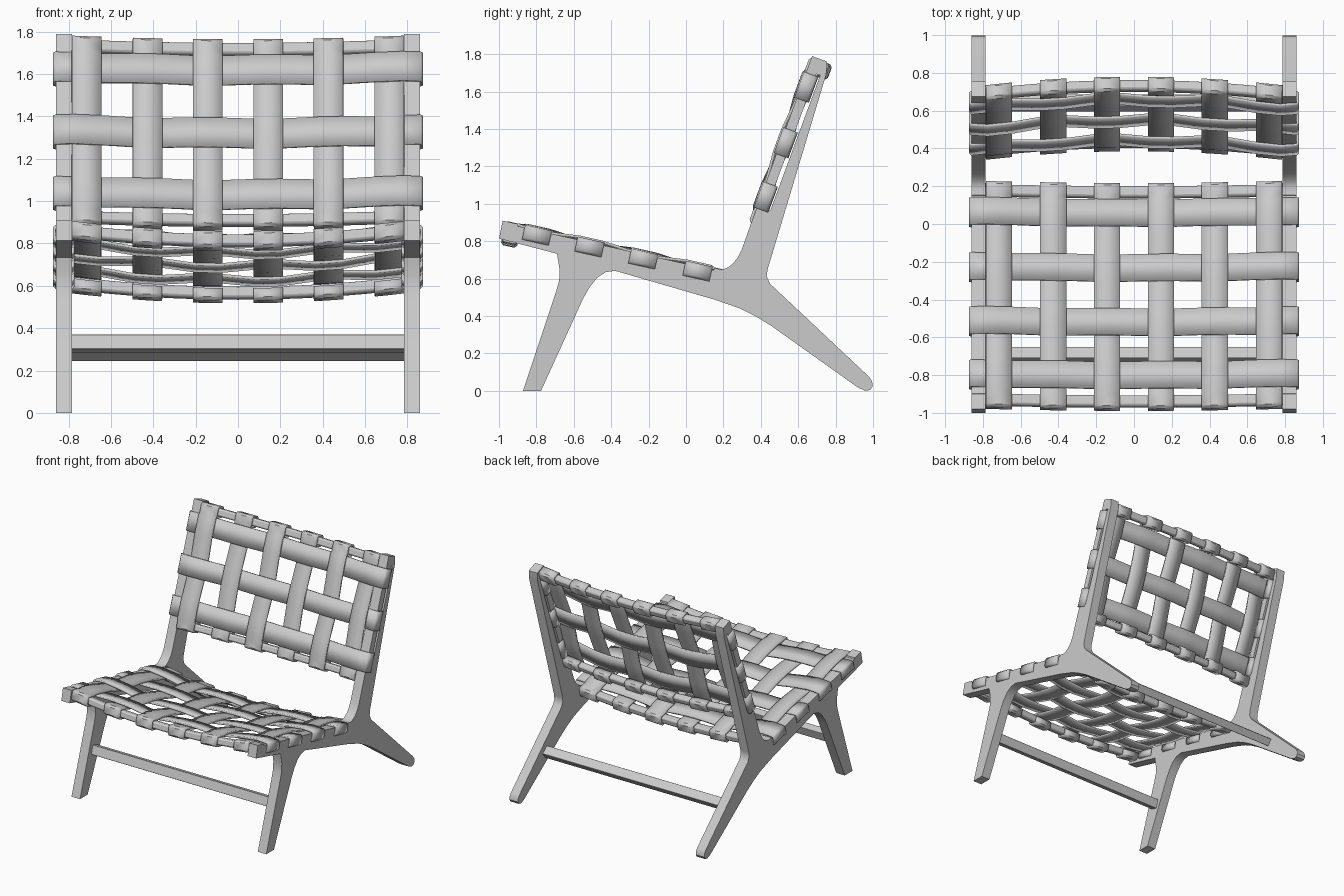
import bpy, bmesh, math
from mathutils import Vector

if "Cube" in bpy.data.objects:
    bpy.data.objects.remove(bpy.data.objects["Cube"])

COLS = [-.715, -.4275, -.1425, .1425, .4275, .715]
HALF = .071          # half strap width


def panel_map(origin, t, n, sag):
    """(x, v along panel, h above panel) -> world, dished towards the middle."""
    def f(x, v, h):
        h -= sag * max(0, 1 - (x / .8) ** 2)
        return Vector((x, origin[0] + t[0] * v + n[0] * h, origin[1] + t[1] * v + n[1] * h))
    return f


def grid_object(name, rows, closed=False):
    bm = bmesh.new()
    vs = [[bm.verts.new(p) for p in r] for r in rows]
    m = len(rows[0])
    for a, b in zip(vs, vs[1:]):
        for i in range(m if closed else m - 1):
            j = (i + 1) % m
            bm.faces.new((a[i], a[j], b[j], b[i]))
    if closed:
        bm.faces.new(vs[0][::-1])
        bm.faces.new(vs[-1])
    bmesh.ops.recalc_face_normals(bm, faces=bm.faces)
    me = bpy.data.meshes.new(name)
    bm.to_mesh(me)
    bm.free()
    ob = bpy.data.objects.new(name, me)
    bpy.context.collection.objects.link(ob)
    return ob


def finish(ob):
    bpy.ops.object.select_all(action='DESELECT')
    ob.select_set(True)
    bpy.context.view_layer.objects.active = ob
    bpy.ops.object.shade_smooth_by_angle(angle=math.radians(35))


def strap(name, rows):
    ob = grid_object(name, rows)
    s = ob.modifiers.new("thickness", 'SOLIDIFY')
    s.thickness, s.offset = .014, 0
    finish(ob)


def bar(name, f, v0, v1, h0, h1, half=.79, bevel=.012):
    xs = [half * (i / 8 - 1) for i in range(17)]
    sec = [(v0, h0), (v1, h0), (v1, h1), (v0, h1)]
    ob = grid_object(name, [[f(x, v, h) for v, h in sec] for x in xs], True)
    b = ob.modifiers.new("bevel", 'BEVEL')
    b.width, b.segments = bevel, 2
    finish(ob)


def woven_panel(name, f, rows, front, back):
    # end bars
    for label, (a, b) in (("front", front), ("rear", back)):
        bar(f"{name}_{label}_bar", f, a, b, -.062, -.007)
    # cross straps, wrapped round the side frames
    end = [(.778, -.02), (.778, -.058), (.788, -.068), (.858, -.068),
           (.868, -.058), (.868, -.01), (.86, 0)]
    for j, v in enumerate(rows):
        mid = []
        for i, c in enumerate(COLS):
            h = .009 if (i + j) % 2 else -.007
            mid += [(c - .06, h), (c, h), (c + .06, h)]
        path = [(-x, h) for x, h in end] + mid + end[::-1]
        strap(f"{name}_cross_strap_{j + 1}",
              [[f(x, v + d, h) for d in (-HALF - .002, HALF + .002)] for x, h in path])
    # long straps, wrapped round the end bars
    a, b = front
    c, d = back
    for i, x in enumerate(COLS):
        path = [(b + .008, -.02), (b + .008, -.06), (b - .002, -.07), (a + .002, -.07),
                (a - .008, -.06), (a - .008, -.01), (a + .002, 0), (b, 0)]
        for j, v in enumerate(rows):
            h = -.007 if (i + j) % 2 else .009
            path += [(v - .062, h), (v + .062, h)]
        path += [(c, 0), (d - .002, 0), (d + .008, -.01), (d + .008, -.06),
                 (d - .002, -.07), (c + .002, -.07), (c - .008, -.06), (c - .008, -.02)]
        strap(f"{name}_long_strap_{i + 1}",
              [[f(x + k * HALF * .98, v, h) for k in (-1, 0, 1)] for v, h in path])


seat = panel_map((-.98, .908), (.976, -.218), (.218, .976), .05)
back = panel_map((.668, 1.79), (-.346, -.938), (-.938, .346), .05)

# side frames: one outline with a strap slot in the back post
outline = [(-1, .814), (-.98, .91), (-.9, .892), (-.898, .88), (.15, .645), (.153, .657),
           (.193, .648), (.225, .66), (.25, .68), (.275, .71), (.296, .75), (.335, .86),
           (.674, 1.79), (.755, 1.76), (.749, 1.69), (.435, .645), (.433, .61), (.449, .573),
           (.979, .075), (.995, .05), (.998, .025), (.985, .005), (.96, 0), (.92, .017),
           (.455, .348), (.37, .4), (.29, .44), (.155, .487), (-.38, .642), (-.43, .634),
           (-.475, .605), (-.515, .555), (-.55, .493), (-.775, 0), (-.872, 0),
           (-.695, .53), (-.678, .59), (-.676, .65), (-.69, .733)]
slot = [back(.8225, v, h)[1:] for v, h in ((.08, -.06), (.85, -.06), (.85, -.082), (.08, -.082))]
cu = bpy.data.curves.new("side_profile", 'CURVE')
cu.dimensions, cu.fill_mode, cu.extrude = '2D', 'BOTH', .0375
for pts in (outline, slot):
    sp = cu.splines.new('POLY')
    sp.points.add(len(pts) - 1)
    for p, (y, z) in zip(sp.points, pts):
        p.co = (y, z, 0, 1)
    sp.use_cyclic_u = True
helper = bpy.data.objects.new("side_profile", cu)
bpy.context.collection.objects.link(helper)
dg = bpy.context.evaluated_depsgraph_get()
side_mesh = bpy.data.meshes.new_from_object(helper.evaluated_get(dg))
bpy.data.objects.remove(helper)
for label, x in (("left", -.8225), ("right", .8225)):
    ob = bpy.data.objects.new(f"{label}_side_frame", side_mesh)
    ob.location.x = x
    ob.rotation_euler = (math.pi / 2, 0, math.pi / 2)
    bpy.context.collection.objects.link(ob)
    finish(ob)

# woven seat and backrest
woven_panel("seat", seat, [.195, .483, .777, 1.075], (.03, .09), (1.165, 1.225))
woven_panel("backrest", back, [.165, .482, .791], (.02, .078), (.882, .935))

# stretchers, tilted with the legs
for label, (y, z), t in (("front", (-.69, .327), (.31, .95)), ("rear", (.64, .29), (.79, -.61))):
    f = panel_map((y, z), t, (t[1], -t[0]), 0)
    bar(f"{label}_stretcher", f, -.036, .036, -.03, .03, bevel=.003)
